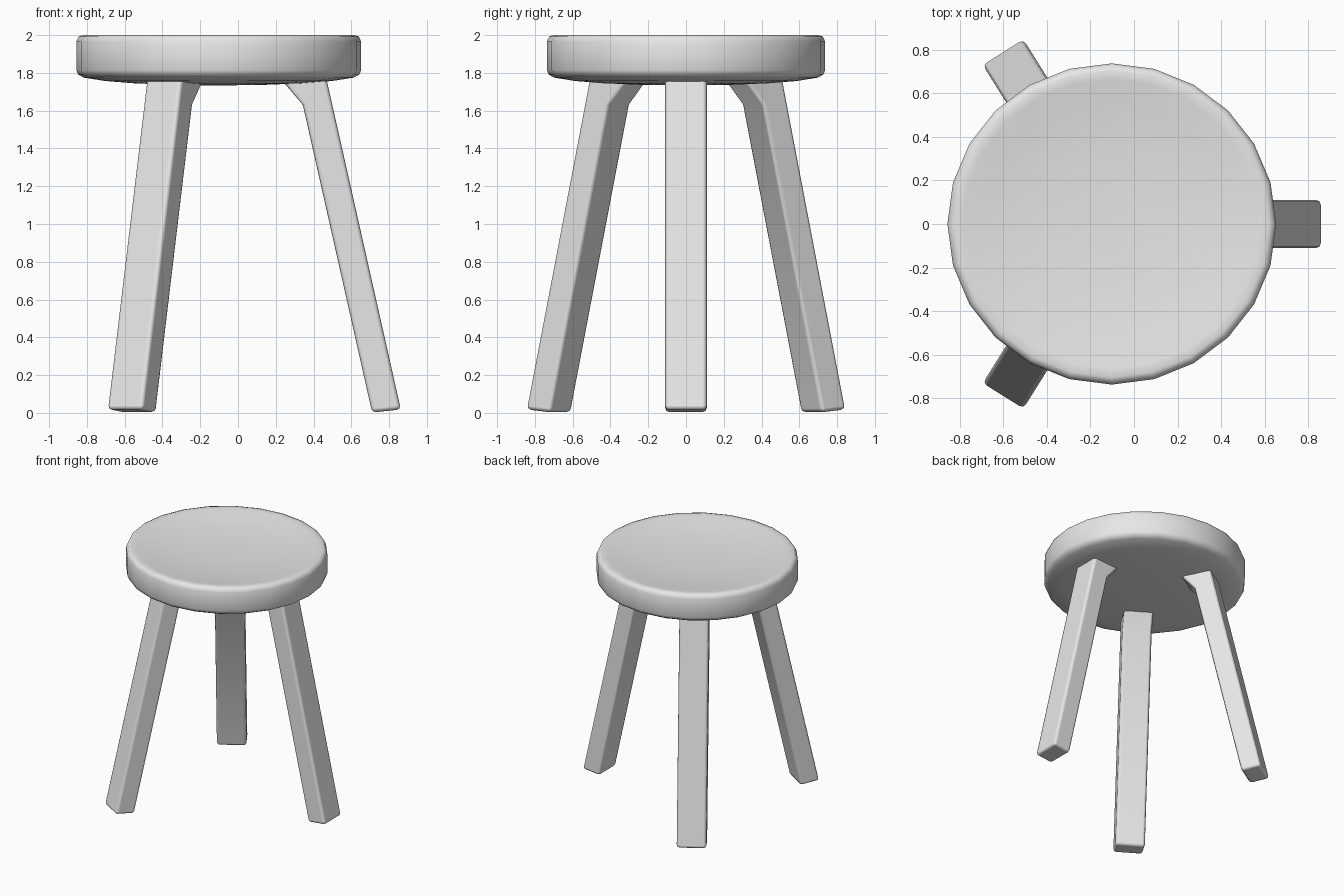
import bpy, bmesh, math
from mathutils import Vector

if "Cube" in bpy.data.objects:
    bpy.data.objects.remove(bpy.data.objects["Cube"])

grey = bpy.data.materials.new("plain grey")
grey.diffuse_color = (0.8, 0.8, 0.8, 1)
grey.use_nodes = True
grey.node_tree.nodes["Principled BSDF"].inputs["Base Color"].default_value = grey.diffuse_color


def finish(name, bm):
    bmesh.ops.recalc_face_normals(bm, faces=bm.faces)
    for f in bm.faces:
        f.smooth = True
    mesh = bpy.data.meshes.new(name)
    bm.to_mesh(mesh)
    bm.free()
    mesh.materials.append(grey)
    ob = bpy.data.objects.new(name, mesh)
    bpy.context.collection.objects.link(ob)
    return ob


# Seat: 24-sided turned disc with a dished top and a slightly domed underside
def make_seat():
    sides, cx, y_scale = 24, -0.102, 0.977
    profile = [(0.20, 1.952), (0.40, 1.962), (0.58, 1.98), (0.68, 1.996),
               (0.72, 2.0), (0.742, 1.992), (0.754, 1.965), (0.754, 1.815),
               (0.745, 1.792), (0.715, 1.775), (0.60, 1.757), (0.45, 1.745), (0.25, 1.737)]
    bm = bmesh.new()
    rings = []
    for r, z in profile:
        rings.append([bm.verts.new((cx + r * math.cos(math.tau * i / sides),
                                    y_scale * r * math.sin(math.tau * i / sides), z))
                      for i in range(sides)])
    for a, b in zip(rings, rings[1:]):
        for i in range(sides):
            j = (i + 1) % sides
            bm.faces.new((a[i], a[j], b[j], b[i]))
    for ring, z in ((rings[0], 1.95), (rings[-1], 1.733)):
        mid = bm.verts.new((cx, 0, z))
        for i in range(sides):
            bm.faces.new((ring[i], ring[(i + 1) % sides], mid))
    return finish("seat", bm)


# Leg: side profile with a small flare under the seat, extruded to its width
def make_leg(name, foot, angle):
    half_w, half_t, slope = 0.11, 0.078, 0.225

    def at(offset, z):
        return (offset - slope * (z - 0.05), z)

    outline = [at(-half_t, 0.002), at(half_t, 0.018), at(half_t, 1.84),
               at(-half_t - 0.085, 1.84), at(-half_t - 0.075, 1.75), at(-half_t, 1.63)]
    out = Vector((math.cos(angle), math.sin(angle), 0))
    side = Vector((-out.y, out.x, 0))
    base = Vector((foot[0], foot[1], 0))
    bm = bmesh.new()
    ends = [[bm.verts.new(base + out * d + side * s + Vector((0, 0, z))) for d, z in outline]
            for s in (-half_w, half_w)]
    n = len(outline)
    bm.faces.new(ends[0])
    bm.faces.new(ends[1])
    for i in range(n):
        j = (i + 1) % n
        bm.faces.new((ends[0][i], ends[0][j], ends[1][j], ends[1][i]))
    ob = finish(name, bm)
    bevel = ob.modifiers.new("rounded edges", 'BEVEL')
    bevel.width = 0.022
    bevel.segments = 2
    bevel.limit_method = 'ANGLE'
    bevel.angle_limit = math.radians(40)
    bevel.harden_normals = True
    return ob


make_seat()
make_leg("right_leg", (0.777, 0), 0)
make_leg("back_left_leg", (-0.558, 0.72), math.radians(122))
make_leg("front_left_leg", (-0.558, -0.72), math.radians(-122))
